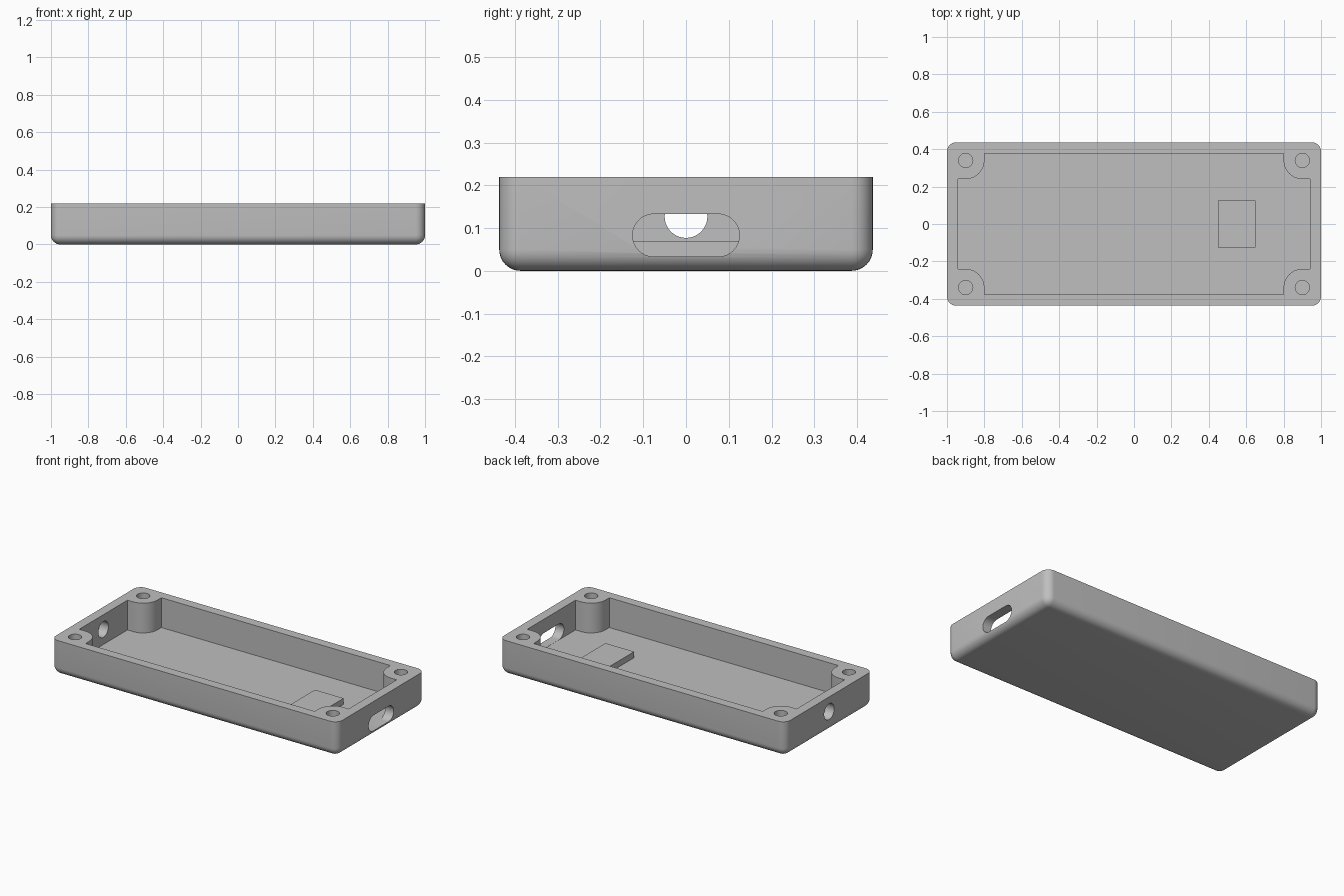
import bpy
import bmesh
from math import sin, cos, pi, radians
from mathutils import Vector

cube = bpy.data.objects.get("Cube")
if cube:
    bpy.data.objects.remove(cube, do_unlink=True)

# Main dimensions
LENGTH, WIDTH, HEIGHT = 2.0, 0.874, 0.22
FLOOR = 0.032
IN_X, IN_Y = 0.94, 0.378           # half size of the cavity
POST_X, POST_Y, POST_R = 0.9, 0.34, 0.1
OVER = 0.1                         # cutter overshoot

grey = bpy.data.materials.new("plain grey")
grey.use_nodes = True
grey.diffuse_color = (0.52, 0.52, 0.52, 1)
grey.node_tree.nodes["Principled BSDF"].inputs["Base Color"].default_value = grey.diffuse_color


def make_object(name, bm):
    bmesh.ops.recalc_face_normals(bm, faces=bm.faces)
    mesh = bpy.data.meshes.new(name)
    bm.to_mesh(mesh)
    bm.free()
    mesh.materials.append(grey)
    obj = bpy.data.objects.new(name, mesh)
    bpy.context.collection.objects.link(obj)
    return obj


def arc(cx, cy, r, start, end, steps):
    angles = [radians(start + (end - start) * i / steps) for i in range(steps + 1)]
    return [(cx + r * cos(a), cy + r * sin(a)) for a in angles]


def prism(name, outline, low, high, along_x=False):
    """Extrude an outline along z, or a (y, z) outline along x."""
    bm = bmesh.new()
    place = (lambda a, b: (low, a, b)) if along_x else (lambda a, b: (a, b, low))
    face = bm.faces.new([bm.verts.new(place(a, b)) for a, b in outline])
    new = bmesh.ops.extrude_face_region(bm, geom=[face])["geom"]
    step = Vector((high - low, 0, 0)) if along_x else Vector((0, 0, high - low))
    bmesh.ops.translate(bm, vec=step, verts=[g for g in new if isinstance(g, bmesh.types.BMVert)])
    return make_object(name, bm)


def activate(obj):
    bpy.ops.object.select_all(action="DESELECT")
    obj.select_set(True)
    bpy.context.view_layer.objects.active = obj


def cut(target, cutter):
    cutter.hide_render = True
    mod = target.modifiers.new("cut", "BOOLEAN")
    mod.operation, mod.solver, mod.object = "DIFFERENCE", "EXACT", cutter
    activate(target)
    bpy.ops.object.modifier_apply(modifier=mod.name)
    bpy.data.objects.remove(cutter, do_unlink=True)


# Tray block, rounded on every edge except the rim
bm = bmesh.new()
bmesh.ops.create_cube(bm, size=1)
bmesh.ops.scale(bm, vec=(LENGTH, WIDTH, HEIGHT), verts=bm.verts)
bmesh.ops.translate(bm, vec=(0, 0, HEIGHT / 2), verts=bm.verts)
round_edges = [e for e in bm.edges if min(v.co.z for v in e.verts) < HEIGHT / 2]
bmesh.ops.bevel(bm, geom=round_edges, offset=0.05, segments=8, profile=0.5, affect="EDGES")
tray = make_object("tray", bm)

# Cavity outline that leaves a rounded screw post in each corner
corner = [(IN_X, POST_Y - POST_R)]
corner += arc(POST_X, POST_Y, POST_R, 270, 180, 14)
corner += [(POST_X - POST_R, IN_Y)]
outline = []
for sx, sy in ((1, 1), (-1, 1), (-1, -1), (1, -1)):
    points = [(sx * x, sy * y) for x, y in corner]
    outline += points if sx * sy > 0 else points[::-1]
cut(tray, prism("cavity", outline, FLOOR, HEIGHT + OVER))

# Screw holes in the posts
for sx in (-1, 1):
    for sy in (-1, 1):
        ring = arc(sx * POST_X, sy * POST_Y, 0.038, 0, 360, 32)[:-1]
        cut(tray, prism("screw_hole", ring, 0.04, HEIGHT + OVER))

# Long port on one end, round cable hole on the other
slot = arc(0.075, 0.083, 0.05, -90, 90, 16) + arc(-0.075, 0.083, 0.05, 90, 270, 16)
cut(tray, prism("port_slot", slot, IN_X - 0.02, 1 + OVER, along_x=True))
ring = arc(0, 0.127, 0.05, 0, 360, 40)[:-1]
cut(tray, prism("cable_hole", ring, -1 - OVER, 0.02 - IN_X, along_x=True))

activate(tray)
bpy.ops.object.shade_smooth_by_angle(angle=pi / 6)

# Raised support pad on the floor behind the port
pad = [(0.45, -0.125), (0.65, -0.125), (0.65, 0.125), (0.45, 0.125)]
prism("support_pad", pad, FLOOR - 0.005, 0.07)
